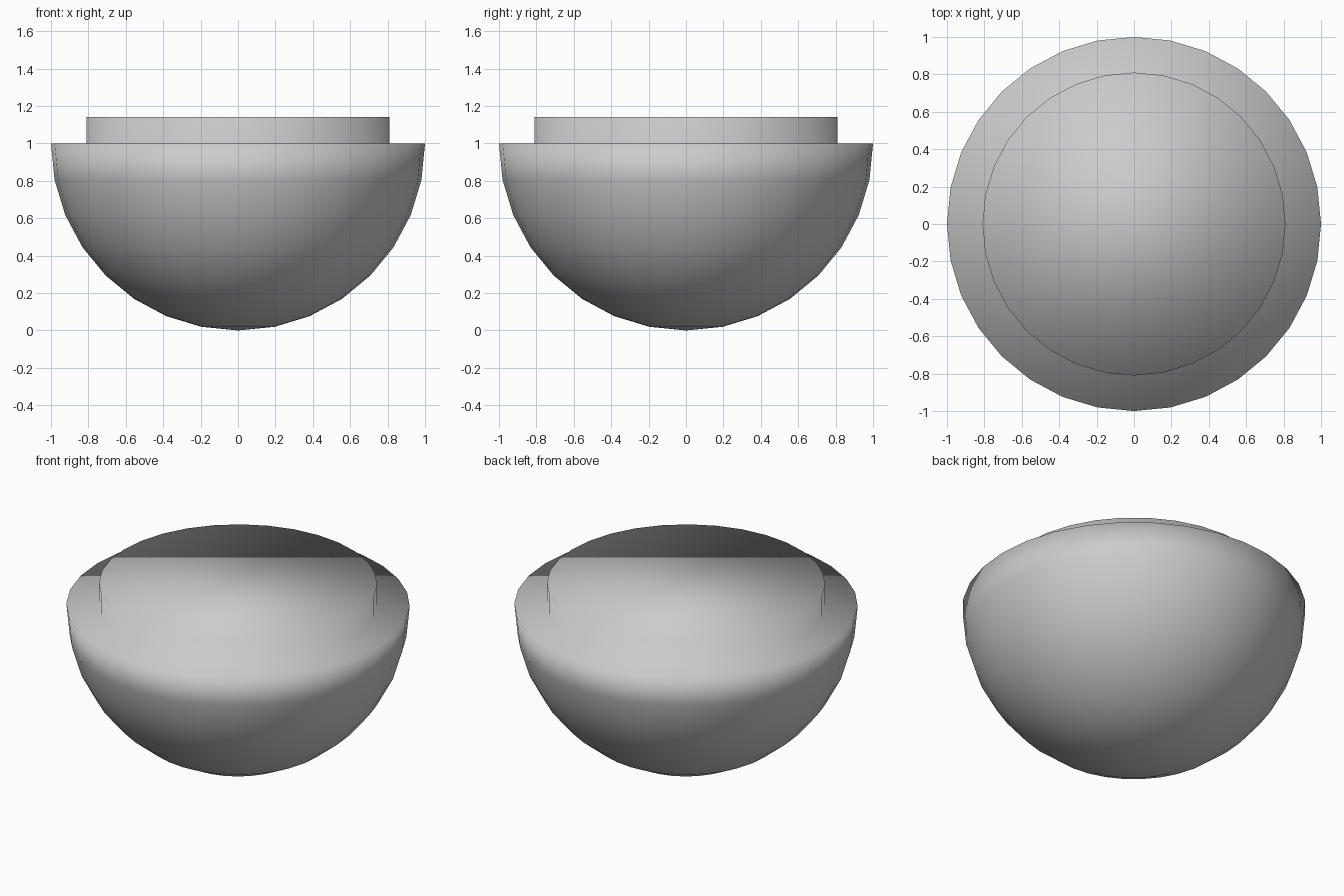
import bpy
import bmesh
from mathutils import Matrix, Vector

if "Cube" in bpy.data.objects:
    bpy.data.objects.remove(bpy.data.objects["Cube"])

bm = bmesh.new()

# Lower half of a 32 x 16 sphere, resting on the ground
bmesh.ops.create_uvsphere(bm, u_segments=32, v_segments=16, radius=1.0)
upper = [v for v in bm.verts if v.co.z > 0.01]
bmesh.ops.delete(bm, geom=upper, context='VERTS')
bmesh.ops.translate(bm, verts=bm.verts, vec=(0, 0, 1))

# Flat top closing the bowl
rim = [e for e in bm.edges if e.is_boundary]
cap = bmesh.ops.contextual_create(bm, geom=rim)['faces'][0]


def step(face, scale, lift):
    """Extrude a face, then scale it about the axis and raise it."""
    new = bmesh.ops.extrude_discrete_faces(bm, faces=[face])['faces'][0]
    verts = list(new.verts)
    bmesh.ops.scale(bm, verts=verts, vec=(scale, scale, 1))
    bmesh.ops.translate(bm, verts=verts, vec=(0, 0, lift))
    return new


# Flat shoulder, then the raised disc
cap = step(cap, 0.81, 0)
cap = step(cap, 1, 0.14)

# Smooth shading over the whole surface, including the flat top
bmesh.ops.recalc_face_normals(bm, faces=bm.faces)
for f in bm.faces:
    f.smooth = True

mesh = bpy.data.meshes.new("domed_base")
bm.to_mesh(mesh)
bm.free()
obj = bpy.data.objects.new("domed_base", mesh)
bpy.context.collection.objects.link(obj)
